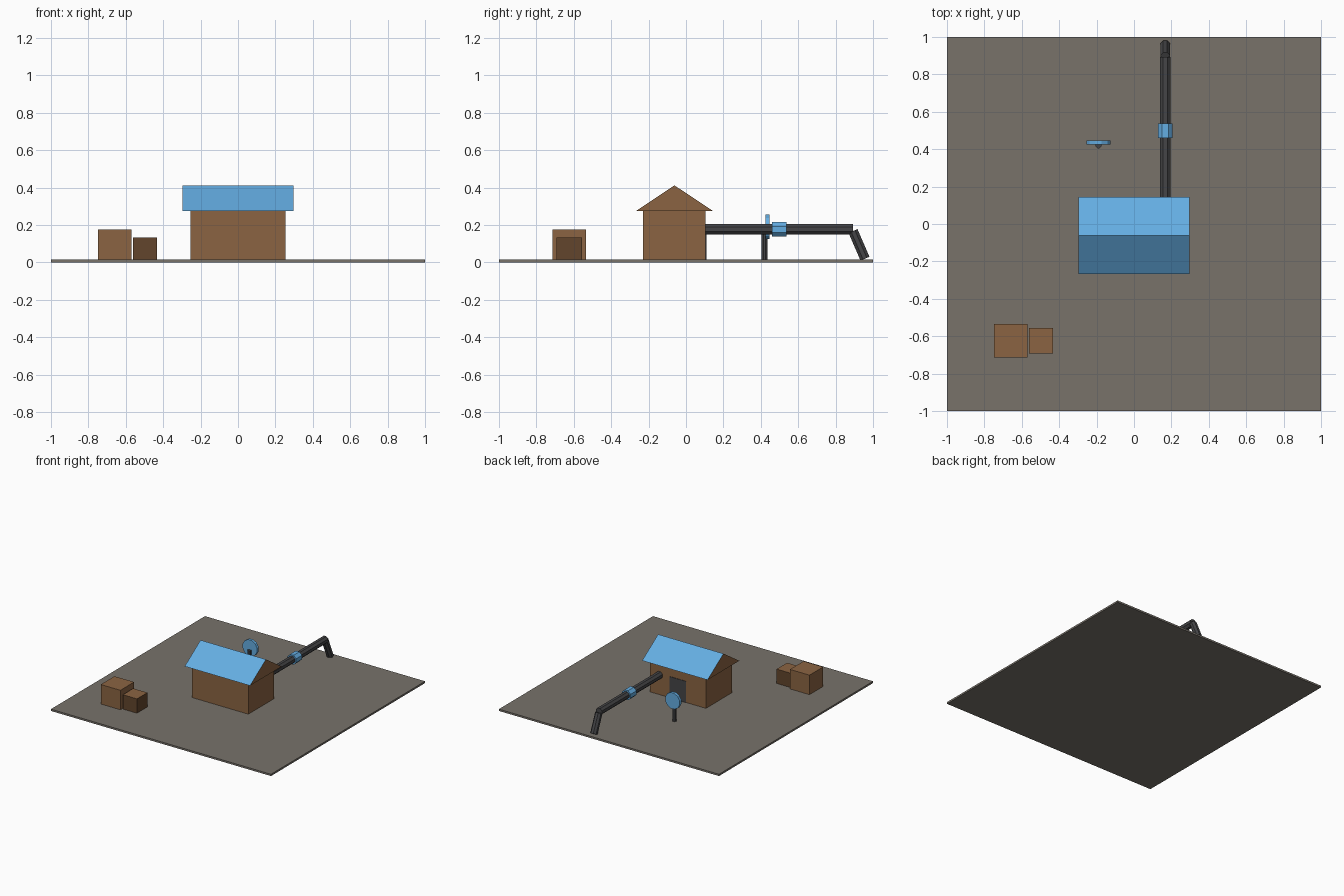
import bpy, bmesh, math
from mathutils import Vector

cube = bpy.data.objects.get("Cube")
if cube:
    bpy.data.objects.remove(cube, do_unlink=True)


def material(name, r, g, b):
    lin = [((c / 255 + 0.055) / 1.055) ** 2.4 for c in (r, g, b)] + [1]
    m = bpy.data.materials.new(name)
    m.use_nodes = True
    m.diffuse_color = lin
    node = next(n for n in m.node_tree.nodes if n.type == "BSDF_PRINCIPLED")
    node.inputs["Base Color"].default_value = lin
    return m


earth = material("earth grey", 120, 114, 106)
brown = material("wood brown", 139, 100, 66)
dark_brown = material("dark wood", 98, 69, 44)
blue = material("bright blue", 100, 173, 226)
grey = material("dark metal", 69, 69, 71)


def finish(name, bm, *mats):
    bmesh.ops.recalc_face_normals(bm, faces=bm.faces)
    mesh = bpy.data.meshes.new(name)
    bm.to_mesh(mesh)
    bm.free()
    for m in mats:
        mesh.materials.append(m)
    obj = bpy.data.objects.new(name, mesh)
    bpy.context.collection.objects.link(obj)
    return obj


def box(name, x, y, z, *mats):
    """Box from (low, high) ranges on each axis."""
    bm = bmesh.new()
    bmesh.ops.create_cube(bm, size=1)
    for v in bm.verts:
        v.co = [sum(r) / 2 + c * (r[1] - r[0]) for r, c in zip((x, y, z), v.co)]
    return finish(name, bm, *mats)


def tube(name, start, end, apothem, mat, sides=8):
    """Flat-sided cylinder between two points, one flat facing up."""
    a, b = Vector(start), Vector(end)
    radius = apothem / math.cos(math.pi / sides)
    side = Vector((1, 0, 0)) if abs((b - a).x) < 1e-4 else Vector((0, 1, 0))
    up = (b - a).normalized().cross(side)
    bm = bmesh.new()
    rings = []
    for p in (a, b):
        angles = [math.tau * (i + 0.5) / sides for i in range(sides)]
        rings.append([bm.verts.new(p + radius * (math.cos(t) * side + math.sin(t) * up))
                      for t in angles])
    for i in range(sides):
        j = (i + 1) % sides
        bm.faces.new((rings[0][i], rings[0][j], rings[1][j], rings[1][i]))
    for ring in rings:
        bm.faces.new(ring)
    return finish(name, bm, mat)


FLOOR = 0.015

# Ground slab
box("ground", (-1, 1), (-1, 1), (0, FLOOR), earth)

# House walls and back door
box("house_walls", (-0.255, 0.255), (-0.23, 0.105), (FLOOR, 0.28), brown)
box("back_door", (-0.075, 0.075), (0.103, 0.109), (FLOOR, 0.19), grey)

# Gabled roof: blue slopes, wooden gables and underside
bm = bmesh.new()
ends = [[bm.verts.new((x, y, z)) for y, z in ((-0.268, 0.275), (0.145, 0.275), (-0.062, 0.412))]
        for x in (-0.297, 0.297)]
for end in ends:
    bm.faces.new(end)
for i in range(3):
    j = (i + 1) % 3
    bm.faces.new((ends[0][i], ends[0][j], ends[1][j], ends[1][i]))
roof = finish("roof", bm, brown, blue)
for face in roof.data.polygons:
    face.material_index = int(face.normal.z > 0.3)

# Pipe run with its coupling and the leg going into the ground
PX = 0.167
tube("pipe", (PX, 0.1, 0.177), (PX, 0.893, 0.177), 0.028, grey)
tube("pipe_coupling", (PX, 0.46, 0.177), (PX, 0.537, 0.177), 0.039, blue)
tube("pipe_leg", (PX, 0.893, 0.168), (PX, 0.957, 0.02), 0.026, grey)

# Round sign on a post
tube("sign_post", (-0.19, 0.42, FLOOR), (-0.19, 0.42, 0.175), 0.015, grey)
tube("sign_disc", (-0.19, 0.425, 0.19), (-0.19, 0.447, 0.19), 0.065, blue, sides=12)

# Crates: the small one has darker sides
box("large_crate", (-0.748, -0.57), (-0.713, -0.535), (FLOOR, 0.175), brown)
small = box("small_crate", (-0.562, -0.434), (-0.692, -0.557), (FLOOR, 0.133), brown, dark_brown)
for face in small.data.polygons:
    face.material_index = int(face.normal.z < 0.5)
